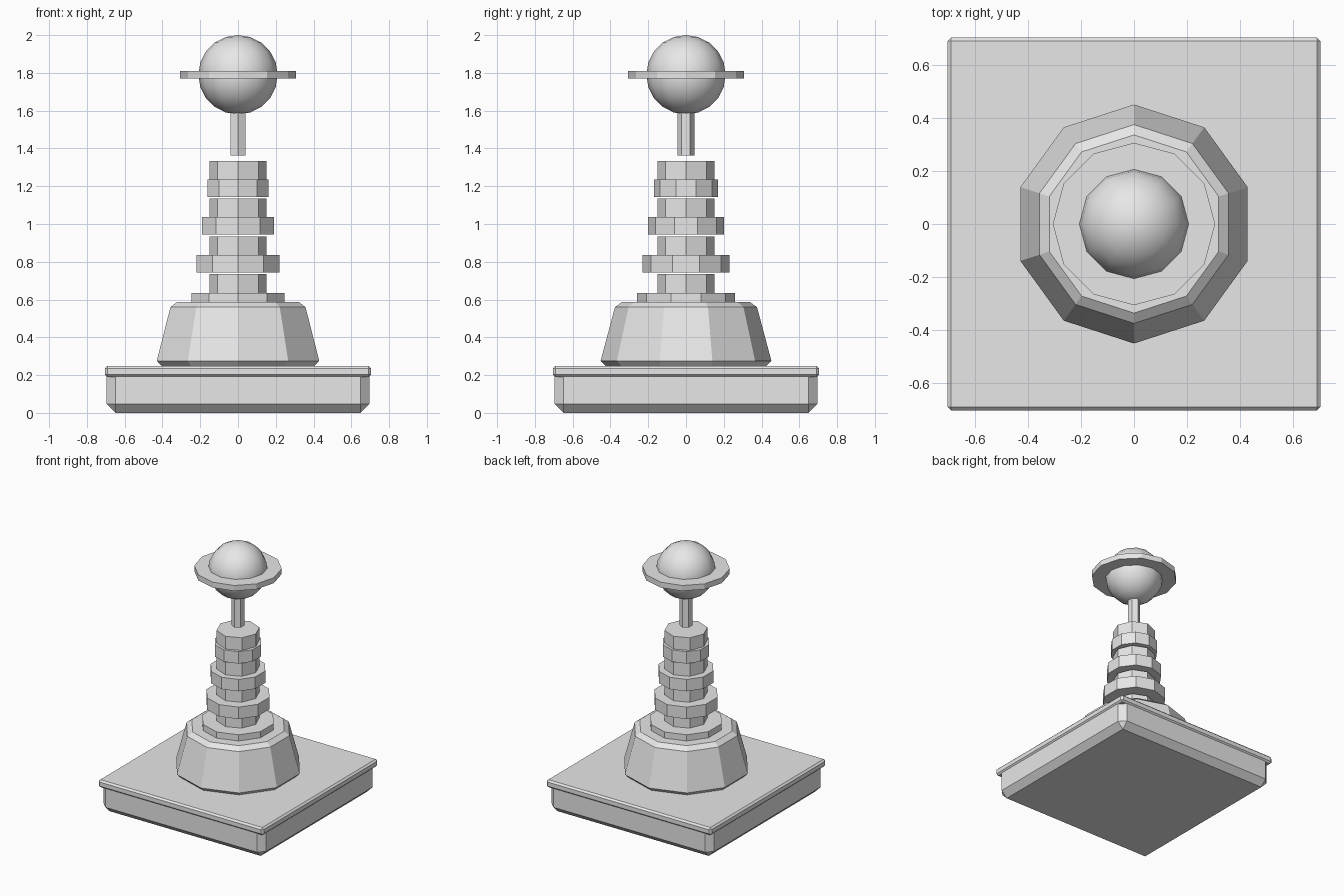
import bpy
import bmesh
import math

if "Cube" in bpy.data.objects:
    bpy.data.objects.remove(bpy.data.objects["Cube"], do_unlink=True)

grey = bpy.data.materials.new("plain_grey")
grey.use_nodes = True
grey.diffuse_color = (0.8, 0.8, 0.8, 1)
grey.node_tree.nodes["Principled BSDF"].inputs["Base Color"].default_value = grey.diffuse_color


def finish(name, bm):
    bmesh.ops.recalc_face_normals(bm, faces=bm.faces)
    mesh = bpy.data.meshes.new(name)
    bm.to_mesh(mesh)
    bm.free()
    mesh.materials.append(grey)
    obj = bpy.data.objects.new(name, mesh)
    bpy.context.collection.objects.link(obj)
    return obj


def turned(name, sides, profile):
    """Stack of regular polygons from (radius, z) pairs, one corner facing +y."""
    bm = bmesh.new()
    loops = []
    for radius, z in profile:
        angles = [math.tau * i / sides for i in range(sides)]
        loops.append([bm.verts.new((radius * math.sin(a), radius * math.cos(a), z)) for a in angles])
    for low, high in zip(loops, loops[1:]):
        for i in range(sides):
            j = (i + 1) % sides
            bm.faces.new((low[i], low[j], high[j], high[i]))
    bm.faces.new(loops[0])
    bm.faces.new(loops[-1])
    return finish(name, bm)


def chamfered_block(name, half, bottom, top, chamfer):
    bm = bmesh.new()
    bmesh.ops.create_cube(bm, size=1)
    for v in bm.verts:
        v.co = (v.co.x * 2 * half, v.co.y * 2 * half, top if v.co.z > 0 else bottom)
    bmesh.ops.bevel(bm, geom=bm.edges[:], offset=chamfer, segments=1, affect='EDGES')
    return finish(name, bm)


# Square plinth with an overhanging slab
chamfered_block("plinth", 0.695, 0, 0.24, 0.047)
chamfered_block("plinth_slab", 0.705, 0.19, 0.248, 0.013)

# Tapered pedestal and its top disc
turned("pedestal", 10, [(0.423, 0.247), (0.452, 0.276), (0.376, 0.56), (0.337, 0.588)])
turned("pedestal_disc", 10, [(0.26, 0.588), (0.26, 0.636)])

# Column of drums alternating with shrinking collars
for i in range(4):
    z = 0.636 + 0.2 * i
    turned(f"column_drum_{i + 1}", 8, [(0.152, z), (0.152, z + 0.098)])
for i, radius in enumerate((0.23, 0.2, 0.17)):
    z = 0.744 + 0.2 * i
    turned(f"column_collar_{i + 1}", 10, [(radius, z), (radius, z + 0.092)])

# Thin stem holding the ringed ball
turned("stem", 6, [(0.045, 1.362), (0.045, 1.62)])
turned("ball_ring", 12, [(0.307, 1.769), (0.307, 1.811)])

bm = bmesh.new()
bmesh.ops.create_uvsphere(bm, u_segments=12, v_segments=10, radius=0.21)
bmesh.ops.translate(bm, verts=bm.verts, vec=(0, 0, 1.79))
ball = finish("ball", bm)
for face in ball.data.polygons:
    face.use_smooth = True
